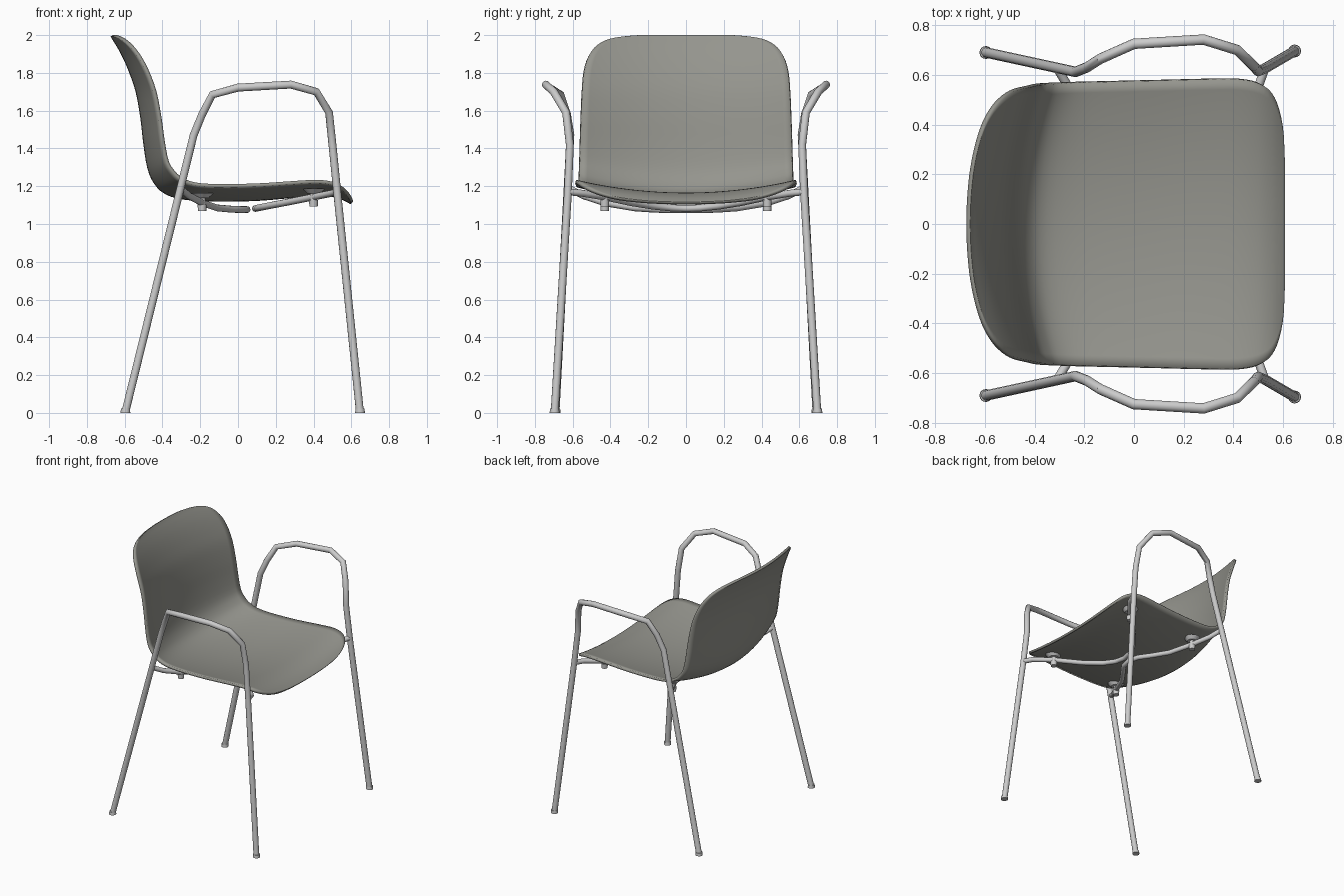
import bpy, bmesh
from mathutils import Vector

if "Cube" in bpy.data.objects:
    bpy.data.objects.remove(bpy.data.objects["Cube"])


def smooth(ob, angle=0.7):
    bpy.ops.object.select_all(action='DESELECT')
    ob.select_set(True)
    bpy.context.view_layer.objects.active = ob
    bpy.ops.object.shade_smooth_by_angle(angle=angle)


def add_mesh(name, bm):
    bmesh.ops.recalc_face_normals(bm, faces=bm.faces)
    me = bpy.data.meshes.new(name)
    bm.to_mesh(me)
    bm.free()
    ob = bpy.data.objects.new(name, me)
    bpy.context.collection.objects.link(ob)
    return ob


def tube(name, pts, r):
    cu = bpy.data.curves.new(name, 'CURVE')
    cu.dimensions = '3D'
    cu.bevel_depth = r
    cu.bevel_resolution = 4
    cu.use_fill_caps = True
    sp = cu.splines.new('POLY')
    sp.points.add(len(pts) - 1)
    for p, co in zip(sp.points, pts):
        p.co = (*co, 1)
    ob = bpy.data.objects.new(name, cu)
    bpy.context.collection.objects.link(ob)
    bpy.ops.object.select_all(action='DESELECT')
    ob.select_set(True)
    bpy.context.view_layer.objects.active = ob
    bpy.ops.object.convert(target='MESH')
    smooth(bpy.context.object)


def cylinder(name, x, y, z0, z1, r0, r1):
    bpy.ops.mesh.primitive_cone_add(vertices=16, radius1=r0, radius2=r1, depth=z1 - z0,
                                    location=(x, y, (z0 + z1) / 2))
    ob = bpy.context.object
    ob.name = name
    smooth(ob)


def catmull(rows, n):
    rows = [Vector(r) for r in rows]
    out = []
    for i in range(len(rows) - 1):
        a, b, c, d = rows[max(i - 1, 0)], rows[i], rows[i + 1], rows[min(i + 2, len(rows) - 1)]
        for k in range(n):
            t = k / n
            out.append(b + (c - a) * (t / 2) + (a * 2 - b * 5 + c * 4 - d) * (t * t / 2)
                       + (b * 3 - a - c * 3 + d) * (t ** 3 / 2))
    return out + [rows[-1]]


# Seat shell: centre line x, z; edge offset dx, dz; half width
rows = [(-.667, 1.997, .10, 0, .20), (-.664, 1.992, .10, 0, .30), (-.655, 1.977, .10, 0, .40),
        (-.635, 1.945, .10, 0, .47), (-.605, 1.89, .10, 0, .515), (-.57, 1.81, .10, 0, .54),
        (-.533, 1.70, .10, 0, .55), (-.508, 1.56, .10, 0, .556), (-.493, 1.43, .10, .01, .56),
        (-.472, 1.30, .10, .03, .563), (-.438, 1.22, .10, .055, .565),
        (-.38, 1.165, .08, .075, .567), (-.28, 1.137, .05, .075, .57), (-.12, 1.127, .01, .075, .573),
        (.1, 1.131, 0, .073, .578), (.3, 1.148, 0, .068, .583), (.42, 1.157, 0, .065, .583),
        (.50, 1.152, 0, .063, .567), (.55, 1.138, 0, .06, .53), (.58, 1.124, 0, .055, .46),
        (.597, 1.114, 0, .05, .36), (.602, 1.11, 0, .05, .22)]
bm = bmesh.new()
N = 28
grid = []
for x, z, dx, dz, h in catmull(rows, 3):
    line = []
    for j in range(N + 1):
        y = (2 * j / N - 1) * h
        k = (y / .57) ** 2
        line.append(bm.verts.new((x + dx * k, y, z + dz * k)))
    grid.append(line)
for a, b in zip(grid, grid[1:]):
    for j in range(N):
        bm.faces.new((a[j], a[j + 1], b[j + 1], b[j]))
seat = add_mesh("seat_shell", bm)
sol = seat.modifiers.new("thickness", 'SOLIDIFY')
sol.thickness = .018
sol.offset = 0
smooth(seat)
mat = bpy.data.materials.new("dark_grey")
mat.diffuse_color = (.3, .3, .27, 1)
mat.use_nodes = True
mat.node_tree.nodes["Principled BSDF"].inputs["Base Color"].default_value = mat.diffuse_color
seat.data.materials.append(mat)

# Each side: one bent tube forming both legs and the armrest, with feet
side = [(-.595, .69, .01), (-.235, .612, 1.47), (-.19, .63, 1.58), (-.135, .665, 1.685),
        (0, .725, 1.722), (.28, .742, 1.738), (.415, .70, 1.70), (.482, .635, 1.59),
        (.5, .615, 1.42), (.525, .625, 1.17), (.645, .695, .01)]
for s, tag in ((1, "left"), (-1, "right")):
    tube(f"{tag}_leg_and_arm", [(x, y * s, z) for x, y, z in side], .021)
    for x, y, part in ((-.596, .69, "back"), (.646, .696, "front")):
        cylinder(f"{tag}_{part}_foot", x, y * s, 0, .022, .026, .024)
    # Seat mounts: disc against the shell, post and bolt through the bar
    for x, z, part in ((.4, 1.187, "front"), (-.19, 1.163, "back")):
        cylinder(f"{tag}_{part}_mount_disc", x, .43 * s, z - .025, z, .035, .06)
        cylinder(f"{tag}_{part}_mount_post", x, .43 * s, z - .075, z - .02, .018, .018)
        cylinder(f"{tag}_{part}_bolt", x, .43 * s, z - .095, z - .06, .022, .024)

# Under-seat bars, bowed towards the middle
back = [(-.305, .62, 1.19), (-.26, .545, 1.15), (-.19, .43, 1.112), (-.11, .27, 1.085),
        (-.03, .16, 1.078), (.03, .08, 1.076), (.048, 0, 1.076)]
front = [(.525, .622, 1.17), (.5, .55, 1.163), (.4, .43, 1.143), (.25, .29, 1.113),
         (.15, .17, 1.094), (.105, .08, 1.085), (.092, 0, 1.082)]
for name, half in (("back_seat_bar", back), ("front_seat_bar", front)):
    tube(name, half + [(x, -y, z) for x, y, z in half[-2::-1]], .018)
